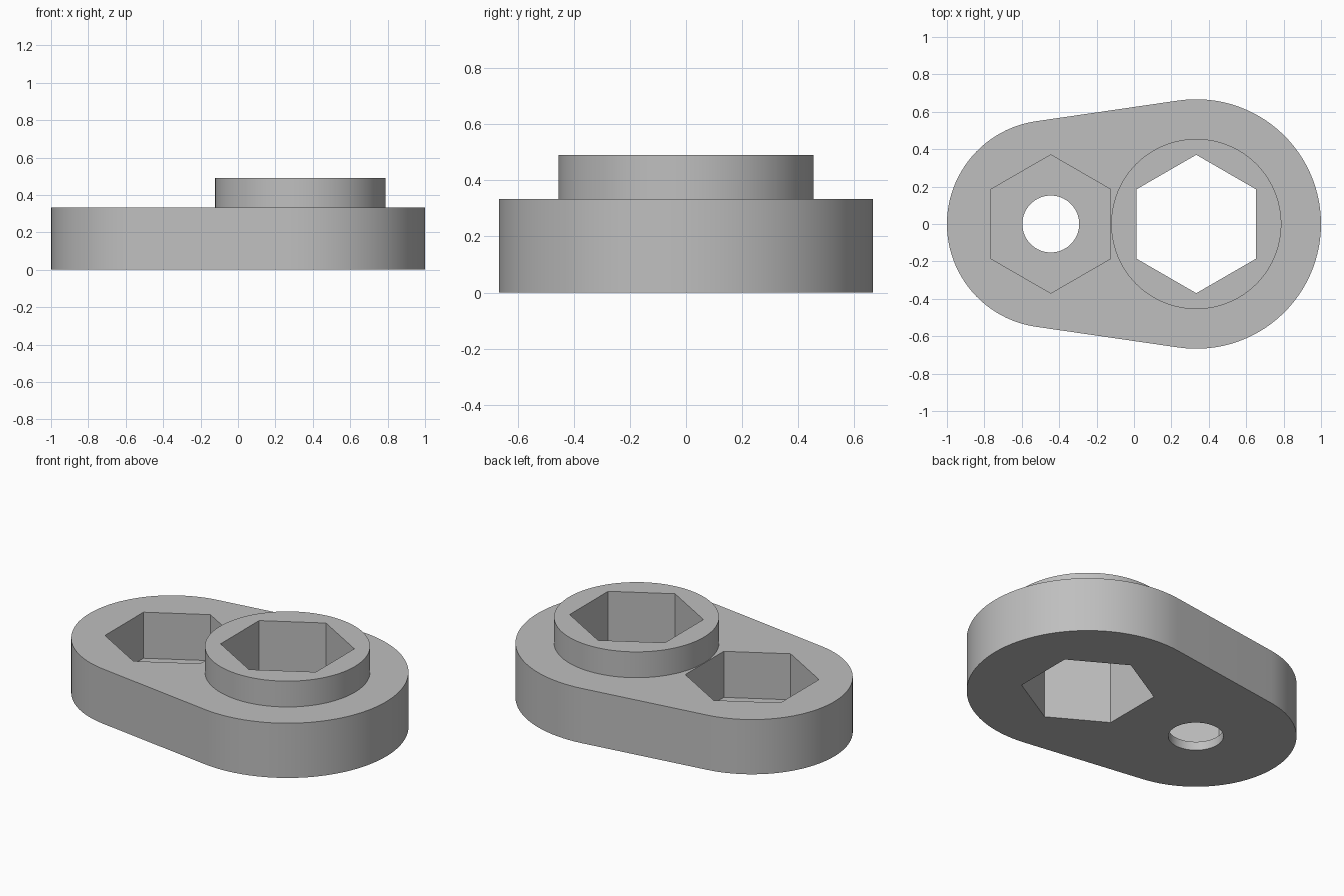
import bpy, bmesh, math

cube = bpy.data.objects.get("Cube")
if cube:
    bpy.data.objects.remove(cube, do_unlink=True)

SMALL_X, SMALL_R = -0.445, 0.555
BIG_X, BIG_R = 0.333, 0.667
BODY_TOP, BOSS_TOP, FLOOR = 0.333, 0.49, 0.053
HEX_R = 0.37

grey = bpy.data.materials.new("plain grey")
grey.use_nodes = True
colour = (0.52, 0.52, 0.52, 1)
grey.diffuse_color = colour
grey.node_tree.nodes["Principled BSDF"].inputs["Base Color"].default_value = colour


def arc(x, r, start, end, count):
    """Points on an arc centred on the x axis, both ends included."""
    angles = [start + (end - start) * i / count for i in range(count + 1)]
    return [(x + r * math.cos(a), r * math.sin(a)) for a in angles]


def ring(x, r, sides):
    """Closed regular polygon with a corner pointing along +y."""
    return arc(x, r, math.pi / 2, math.pi * 5 / 2, sides)[:-1]


def prism(name, outline, bottom, top):
    bm = bmesh.new()
    base = bm.faces.new([bm.verts.new((x, y, bottom)) for x, y in outline])
    up = bmesh.ops.extrude_face_region(bm, geom=[base], use_keep_orig=True)
    verts = [v for v in up["geom"] if isinstance(v, bmesh.types.BMVert)]
    bmesh.ops.translate(bm, verts=verts, vec=(0, 0, top - bottom))
    bmesh.ops.recalc_face_normals(bm, faces=bm.faces)
    mesh = bpy.data.meshes.new(name)
    bm.to_mesh(mesh)
    bm.free()
    mesh.materials.append(grey)
    obj = bpy.data.objects.new(name, mesh)
    bpy.context.collection.objects.link(obj)
    return obj


def combine(target, tool, operation):
    """Apply a boolean and discard the tool."""
    tool.hide_render = True
    mod = target.modifiers.new(operation.title(), 'BOOLEAN')
    mod.operation, mod.object, mod.solver = operation, tool, 'EXACT'
    bpy.context.view_layer.objects.active = target
    bpy.ops.object.modifier_apply(modifier=mod.name)
    bpy.data.objects.remove(tool, do_unlink=True)


# Tapered body: two arcs joined by their common tangents
t = math.acos((SMALL_R - BIG_R) / (BIG_X - SMALL_X))
outline = arc(BIG_X, BIG_R, -t, t, 56) + arc(SMALL_X, SMALL_R, t, 2 * math.pi - t, 48)
body = prism("link_body", outline, 0, BODY_TOP)

# Raised round boss, sunk into the body
combine(body, prism("boss", ring(BIG_X, 0.455, 96), 0.2, BOSS_TOP), 'UNION')

# Hexagonal through hole, blind hexagonal pocket and round hole in its floor
for name, x, r, sides, bottom in (
        ("hex_hole", BIG_X, HEX_R, 6, -0.1),
        ("hex_pocket", SMALL_X, HEX_R, 6, FLOOR),
        ("round_hole", SMALL_X, 0.152, 64, -0.1)):
    combine(body, prism(name, ring(x, r, sides), bottom, 0.7), 'DIFFERENCE')

# Smooth curved walls, crisp edges
bpy.ops.object.select_all(action='DESELECT')
body.select_set(True)
bpy.context.view_layer.objects.active = body
bpy.ops.object.shade_smooth_by_angle(angle=math.radians(30))
